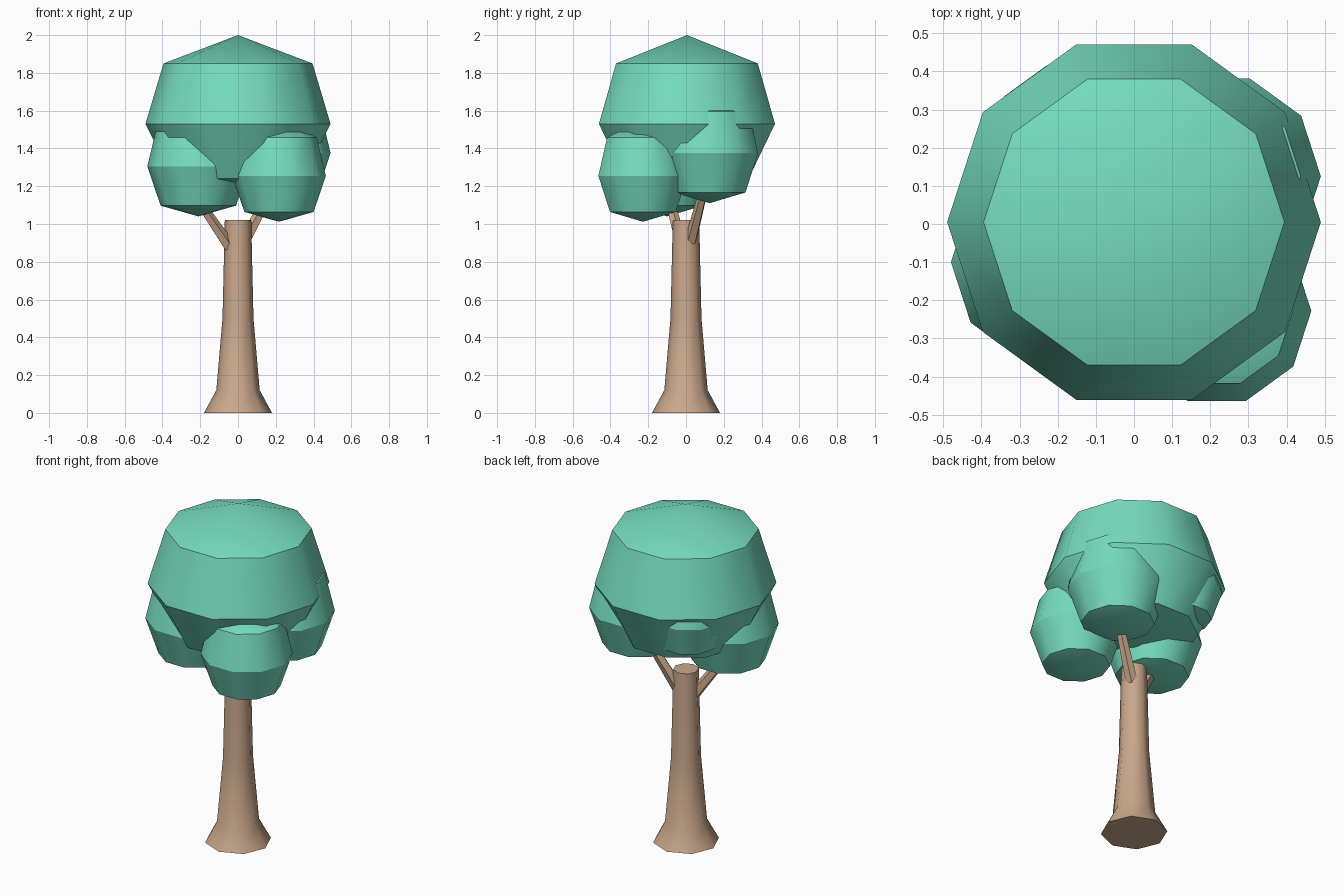
import bpy, bmesh, math
from mathutils import Vector

if "Cube" in bpy.data.objects:
    bpy.data.objects.remove(bpy.data.objects["Cube"])


def material(name, color):
    m = bpy.data.materials.new(name)
    m.diffuse_color = (*color, 1)
    m.use_nodes = True
    m.node_tree.nodes["Principled BSDF"].inputs["Base Color"].default_value = m.diffuse_color
    return m


LEAF = material("leaf green", (0.18, 0.72, 0.52))
WOOD = material("wood brown", (0.59, 0.39, 0.26))


def lathe(name, profile, sides, centre, mat, sharp_z):
    """Revolve (radius, z) points; radius 0 makes a tip, open ends are capped.
    Horizontal edges whose ring passes sharp_z(z) stay sharp."""
    bm = bmesh.new()
    rings = []
    for r, z in profile:
        if r == 0:
            rings.append([bm.verts.new((0, 0, z))])
        else:
            angles = [2 * math.pi * i / sides for i in range(sides)]
            rings.append([bm.verts.new((r * math.cos(a), r * math.sin(a), z)) for a in angles])
    for low, high in zip(rings, rings[1:]):
        for i in range(sides):
            j = (i + 1) % sides
            quad = [low[i % len(low)], low[j % len(low)], high[j % len(high)], high[i % len(high)]]
            bm.faces.new(list(dict.fromkeys(quad)))
    for ring in (rings[0], rings[-1]):
        if len(ring) > 1:
            bm.faces.new(ring)
    bmesh.ops.recalc_face_normals(bm, faces=bm.faces)
    for f in bm.faces:
        f.smooth = True
    for e in bm.edges:
        z0, z1 = (v.co.z for v in e.verts)
        if abs(z0 - z1) < 1e-5 and sharp_z(z0):
            e.smooth = False
    mesh = bpy.data.meshes.new(name)
    bm.to_mesh(mesh)
    bm.free()
    mesh.materials.append(mat)
    ob = bpy.data.objects.new(name, mesh)
    ob.location = centre
    bpy.context.collection.objects.link(ob)
    return ob


# Trunk with flared foot, flat top
lathe("trunk", [(0.18, 0), (0.115, 0.12), (0.082, 0.5), (0.07, 1.02)], 8, (0, 0, 0), WOOD,
      lambda z: z < 0.01 or z > 1)


# Branches: tapered sticks from the trunk into the leaf clumps
def branch(name, start, end):
    start, end = Vector(start), Vector(end)
    d = end - start
    ob = lathe(name, [(0.034, 0), (0.024, d.length)], 5, start, WOOD, lambda z: True)
    ob.rotation_euler = d.to_track_quat('Z', 'Y').to_euler()
    for p in ob.data.polygons:
        p.use_smooth = False


branch("left_branch", (-0.045, -0.02, 0.88), (-0.215, -0.09, 1.13))
branch("right_branch", (0.035, 0.025, 0.91), (0.18, 0.095, 1.18))


# Leaf clumps: ten-sided, centre is on the widest ring
def clump(name, x, y, z, r, up, top, low, bottom, low_r):
    lathe(name, [(0, -bottom), (low_r * r, -low), (r, 0), (0.805 * r, up), (0, top)],
          10, (x, y, z), LEAF, lambda z: True)


clump("crown", 0, 0.005, 1.53, 0.49, 0.32, 0.47, 0.29, 0.37, 0.70)
for name, x, y, z, r in [
    ("front_right_clump", 0.217, -0.228, 1.255, 0.248),
    ("front_left_clump", -0.21, -0.10, 1.305, 0.27),
    ("back_right_clump", 0.22, 0.125, 1.375, 0.27),
    ("back_left_clump", -0.16, 0.205, 1.47, 0.222),
]:
    clump(name, x, y, z, r, 0.82 * r, 1.2 * r, 0.77 * r, 0.98 * r, 0.74)
